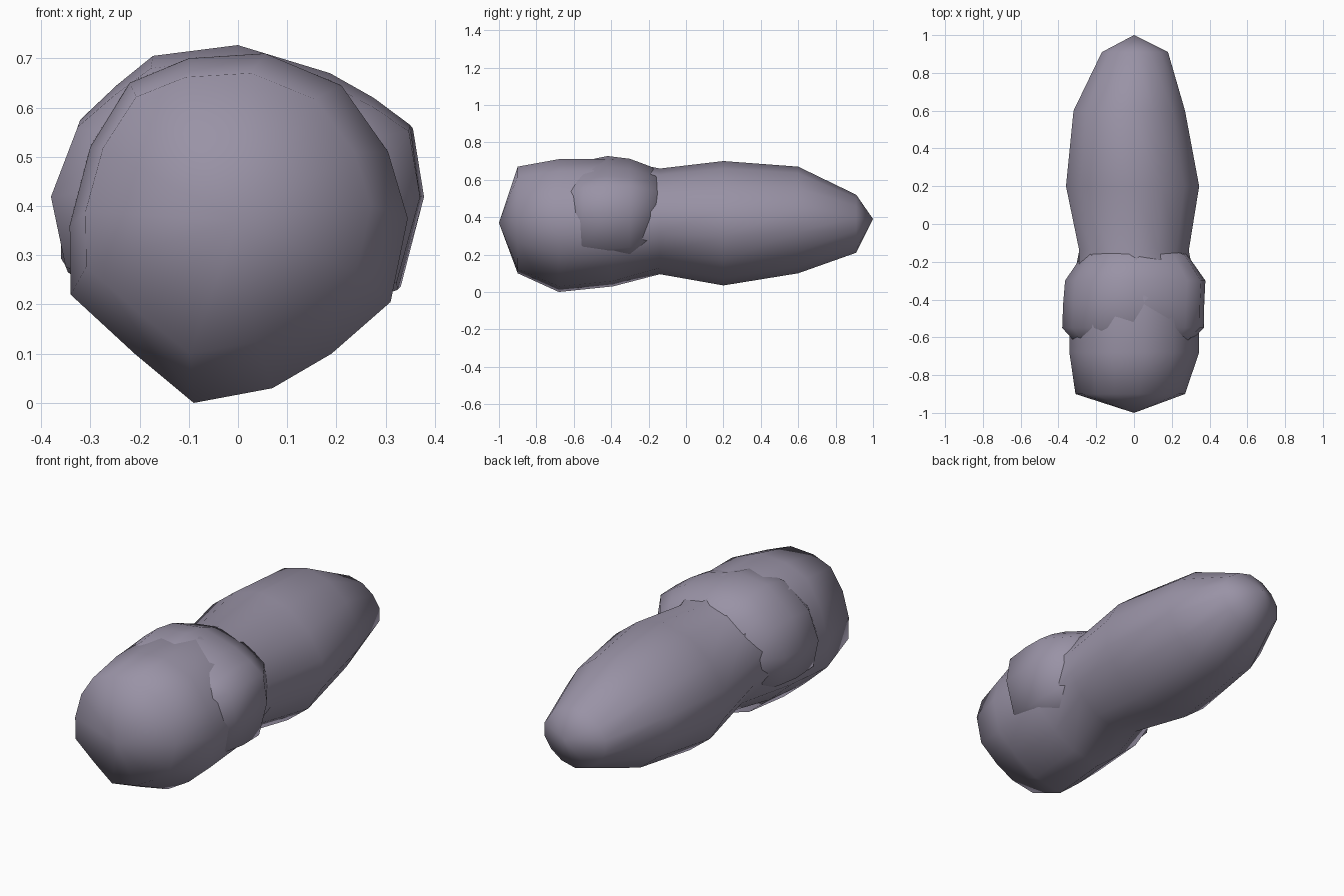
import bpy, bmesh
from math import sin, cos, pi

if "Cube" in bpy.data.objects:
    bpy.data.objects.remove(bpy.data.objects["Cube"])

N = 14
# uneven cross-sections (x, z), counter-clockwise from the lowest point
HEAD = [(-.09, 0), (.07, .03), (.19, .1), (.31, .205), (.345, .375), (.305, .51), (.21, .645),
        (.055, .71), (-.1, .70), (-.22, .65), (-.3, .52), (-.342, .36), (-.34, .22), (-.21, .1)]
COLLAR = [(0, .17), (.18, .175), (.33, .23), (.378, .42), (.355, .565), (.28, .62), (.19, .67),
          (0, .727), (-.175, .705), (-.25, .645), (-.325, .575), (-.38, .42), (-.35, .265), (-.2, .18)]
ROUND = []
for i in range(N):
    a = 2 * pi * i / N
    r = 1 - .04 * sin(2 * a) ** 2       # diagonals slightly pinched
    ROUND.append((r * sin(a), -r * cos(a)))

mat = bpy.data.materials.new("purple_grey")
mat.diffuse_color = (.32, .29, .38, 1)
mat.use_nodes = True
mat.node_tree.nodes["Principled BSDF"].inputs["Base Color"].default_value = mat.diffuse_color


def fit(profile, box):
    """Scale a profile to the box x0, x1, z0, z1."""
    x0, x1, z0, z1 = box
    xs, zs = zip(*profile)
    ax, bx, az, bz = min(xs), max(xs), min(zs), max(zs)
    return [(x0 + (x - ax) / (bx - ax) * (x1 - x0), z0 + (z - az) / (bz - az) * (z1 - z0))
            for x, z in profile]


def loft(name, rings, start, end):
    """Join rings along y and close both ends with a point."""
    bm = bmesh.new()
    loops = [[bm.verts.new((x, y, z)) for x, z in fit(p, box)] for y, p, box in rings]
    for a, b in zip(loops, loops[1:]):
        for i in range(N):
            j = (i + 1) % N
            bm.faces.new((a[i], a[j], b[j], b[i]))
    for loop, tip in ((loops[0], start), (loops[-1], end)):
        v = bm.verts.new(tip)
        for i in range(N):
            bm.faces.new((loop[i], loop[(i + 1) % N], v))
    bmesh.ops.recalc_face_normals(bm, faces=bm.faces)
    for f in bm.faces:
        f.smooth = True
    me = bpy.data.meshes.new(name)
    bm.to_mesh(me)
    bm.free()
    me.materials.append(mat)
    ob = bpy.data.objects.new(name, me)
    bpy.context.collection.objects.link(ob)
    return ob


# head, waist and abdomen in one skin
loft("body", [
    (-.90, HEAD, (-.31, .27, .10, .67)),
    (-.68, HEAD, (-.342, .345, 0, .71)),
    (-.39, HEAD, (-.34, .34, .03, .71)),
    (-.14, ROUND, (-.29, .29, .095, .66)),
    (.20, ROUND, (-.36, .345, .035, .70)),
    (.60, ROUND, (-.32, .27, .10, .67)),
    (.91, ROUND, (-.17, .18, .21, .52)),
], (0, -1, .37), (0, 1, .39))

# bulging collar that pokes out over the top and sides
loft("collar", [
    (-.65, COLLAR, (-.29, .27, .26, .64)),
    (-.55, COLLAR, (-.38, .37, .19, .70)),
    (-.42, COLLAR, (-.375, .372, .17, .727)),
    (-.30, COLLAR, (-.365, .378, .18, .712)),
    (-.16, COLLAR, (-.27, .28, .25, .66)),
], (0, -.70, .45), (0, -.08, .45))
